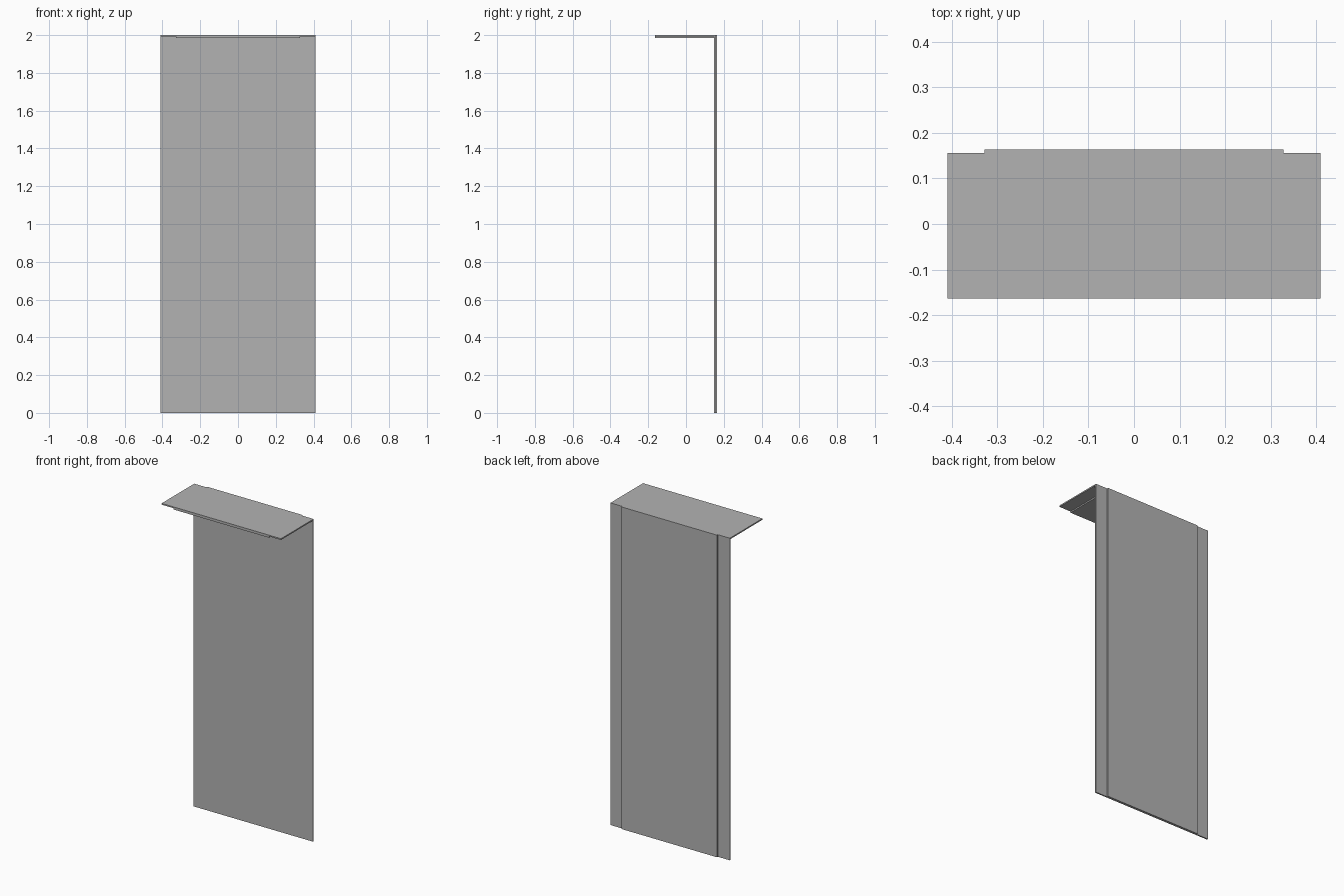
import bpy
import bmesh
from mathutils import Vector

default_cube = bpy.data.objects.get("Cube")
if default_cube:
    bpy.data.objects.remove(default_cube, do_unlink=True)

grey = bpy.data.materials.new("plain grey")
grey.use_nodes = True
colour = (0.45, 0.45, 0.45, 1)
grey.diffuse_color = colour
grey.node_tree.nodes["Principled BSDF"].inputs["Base Color"].default_value = colour


def slab(name, low, high):
    """Box between two opposite corners."""
    low, high = Vector(low), Vector(high)
    bm = bmesh.new()
    bmesh.ops.create_cube(bm, size=1)
    for v in bm.verts:
        v.co = (low + high) / 2 + v.co * (high - low)
    mesh = bpy.data.meshes.new(name)
    bm.to_mesh(mesh)
    bm.free()
    mesh.materials.append(grey)
    obj = bpy.data.objects.new(name, mesh)
    bpy.context.collection.objects.link(obj)
    return obj


HALF = 0.41       # half width of the outer sheets
INNER = 0.328     # half width of the narrower backing sheets
DEPTH = 0.164     # half depth overall
T = 0.008         # sheet thickness
TOP = 2.0
seam = DEPTH - T  # where panel and its backing meet

# Upright panel with a narrower backing sheet behind it
slab("upright_panel", (-HALF, seam - T, 0), (HALF, seam, TOP - T))
slab("upright_backing", (-INNER, seam, 0), (INNER, DEPTH, TOP))

# Overhanging top with a narrower sheet beneath it
slab("top_panel", (-HALF, -DEPTH, TOP - T), (HALF, seam, TOP))
slab("top_backing", (-INNER, -DEPTH, TOP - 2 * T), (INNER, seam - T, TOP - T))
